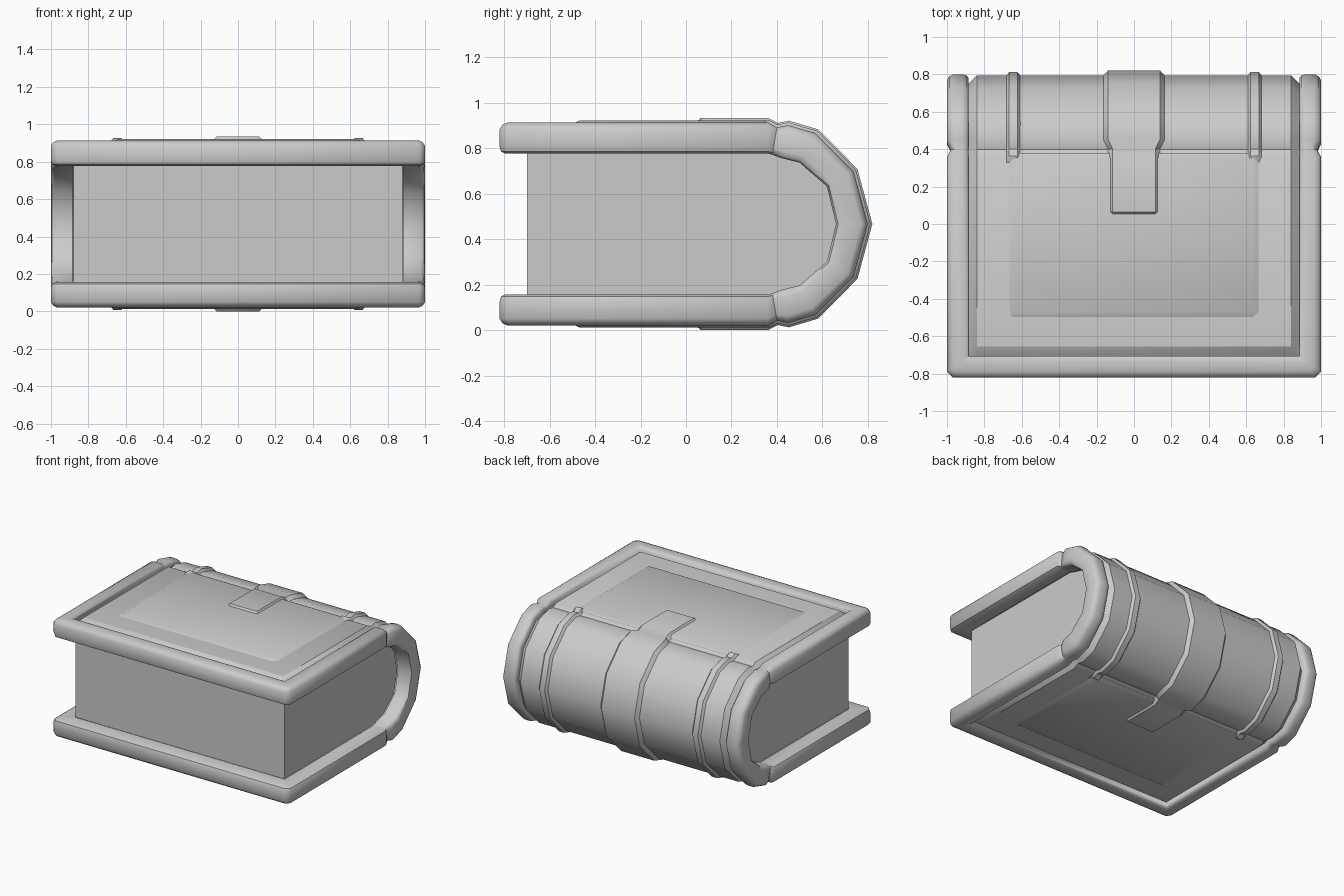
import bpy, bmesh, math
from mathutils import Vector

if "Cube" in bpy.data.objects:
    bpy.data.objects.remove(bpy.data.objects["Cube"])

MID = 0.467      # height of the middle of the book
FRONT = -0.82
COVER = 0.447    # cover surface above the middle
RIM = 0.115      # width of the raised border

grey = bpy.data.materials.new("plain grey")
grey.use_nodes = True
grey.diffuse_color = (0.6, 0.6, 0.6, 1)
grey.node_tree.nodes["Principled BSDF"].inputs["Base Color"].default_value = (0.6, 0.6, 0.6, 1)

# Spine curve from the upper hinge to its back: (y, z) outside and inside
SPINE_OUT = [(0.36, COVER), (0.40, 0.425), (0.45, 0.435), (0.57, 0.40), (0.737, 0.232), (0.80, 0)]
SPINE_IN = [(0.36, 0.31), (0.38, 0.305), (0.42, 0.29), (0.50, 0.27), (0.62, 0.165), (0.66, 0)]


def wrap(half):
    """Continue an upper half curve round to its mirror image below."""
    return half + [(y, -z) for y, z in reversed(half) if z]


def finish(name, bm, angle=40):
    bmesh.ops.remove_doubles(bm, verts=bm.verts, dist=0.0005)
    bmesh.ops.recalc_face_normals(bm, faces=bm.faces)
    mesh = bpy.data.meshes.new(name)
    bm.to_mesh(mesh)
    bm.free()
    mesh.materials.append(grey)
    obj = bpy.data.objects.new(name, mesh)
    bpy.context.collection.objects.link(obj)
    bpy.ops.object.select_all(action='DESELECT')
    obj.select_set(True)
    bpy.context.view_layer.objects.active = obj
    bpy.ops.object.shade_smooth_by_angle(angle=math.radians(angle))
    return obj


def bridge(bm, rows, closed):
    """Join successive rows of vertices with quads."""
    for a, b in zip(rows, rows[1:]):
        for i in range(len(a) if closed else len(a) - 1):
            j = (i + 1) % len(a)
            bm.faces.new((a[i], a[j], b[j], b[i]))


def normals(path):
    """Outward direction at each point of a curve."""
    out = []
    for i in range(len(path)):
        a, b = path[max(i - 1, 0)], path[min(i + 1, len(path) - 1)]
        d = Vector((b[0] - a[0], b[1] - a[1])).normalized()
        out.append(Vector((-d.y, d.x)))
    return out


def pad(name, path, x0, x1, low, high, bevel, chamfer=0, flare=0):
    """Raised band that follows the cover, sloping down at all its borders."""
    bm = bmesh.new()
    rows = []
    last = len(path) - 1
    for i, (p, n) in enumerate(zip(path, normals(path))):
        end = i in (0, last)
        cut = chamfer if end else 0
        grow = flare if p[0] > 0.42 else 0
        row = []
        for x, edge in ((x0 + cut - grow, True), (x0 + max(bevel, cut) - grow, False),
                        (x1 - max(bevel, cut) + grow, False), (x1 - cut + grow, True)):
            q = Vector(p) + n * (low if edge or end else high)
            row.append(bm.verts.new((x, q.x, q.y + MID)))
        rows.append(row)
    bridge(bm, rows, False)
    return finish(name, bm)


# Raised rim: one closed loop round both covers and both ends of the spine
SECTION = [(0, 0.22), (0, 0.78), (0.1, 0.92), (0.3, 1), (0.72, 1), (0.92, 0.96), (1, 0.86),
           (1, 0.5), (1, 0), (0.2, 0), (0.05, 0.07)]
inner_x, inner_y, corner = 1 - RIM, FRONT + RIM, 0.03
half = []   # outer edge, inner edge, thickness
for x, y in ((1 - corner, FRONT), (1, FRONT + corner)):
    half.append(((x, y, COVER), (inner_x, inner_y, COVER), (0, 0, 0.31 - COVER)))
for o, i in zip(SPINE_OUT, SPINE_IN):
    x = 0.98 if o[0] == 0.40 else 1
    half.append(((x, *o), (inner_x, *o), (0, i[0] - o[0], i[1] - o[1])))
lower = [[(x, y, -z) for x, y, z in s] for s in reversed(half[:-1])]
side = half + lower
loop = side + [[(-x, y, z) for x, y, z in s] for s in reversed(side)]
bm = bmesh.new()
rings = []
for outer, inner, thick in loop:
    rings.append([bm.verts.new(Vector(outer).lerp(Vector(inner), w) + Vector(thick) * (1 - t)
                               + Vector((0, 0, MID))) for w, t in SECTION])
bridge(bm, rings + rings[:1], True)
finish("cover_rim", bm, 45)

# Recessed cover panel, running over both covers and the spine
panel = wrap([(inner_y, COVER), (inner_y + 0.05, COVER)] + SPINE_OUT)
pad("cover_panel", panel, -inner_x, inner_x, -0.05, -0.006, 0.045)

# Shallow raised plate on each cover
for name, s in (("top_plate", 1), ("bottom_plate", -1)):
    plate = pad(name, [(-0.50, COVER), (-0.47, COVER), (0.35, COVER), (0.38, COVER)],
                -0.67, 0.67, -0.008, 0.008, 0.035, 0.015)
    if s < 0:
        for v in plate.data.vertices:
            v.co.z = 2 * MID - v.co.z
        plate.data.flip_normals()

# Ribs and centre strap round the spine
for name, x in (("left_rib", 0.645), ("right_rib", -0.645)):
    pad(name, wrap([(0.32, COVER)] + SPINE_OUT), x - 0.04, x + 0.04, -0.01, 0.012, 0.018)
pad("centre_strap", wrap([(0.035, COVER), (0.065, COVER)] + SPINE_OUT),
    -0.14, 0.14, -0.008, 0.02, 0.025, 0.035, 0.025)

# Page block filling the inside
bm = bmesh.new()
outline = wrap([(-0.70, 0.312)] + SPINE_IN)
ends = [[bm.verts.new((x, y, z + MID)) for y, z in outline] for x in (-0.88, 0.88)]
bridge(bm, ends, True)
for e in ends:
    bm.faces.new(e)
finish("page_block", bm, 20)
